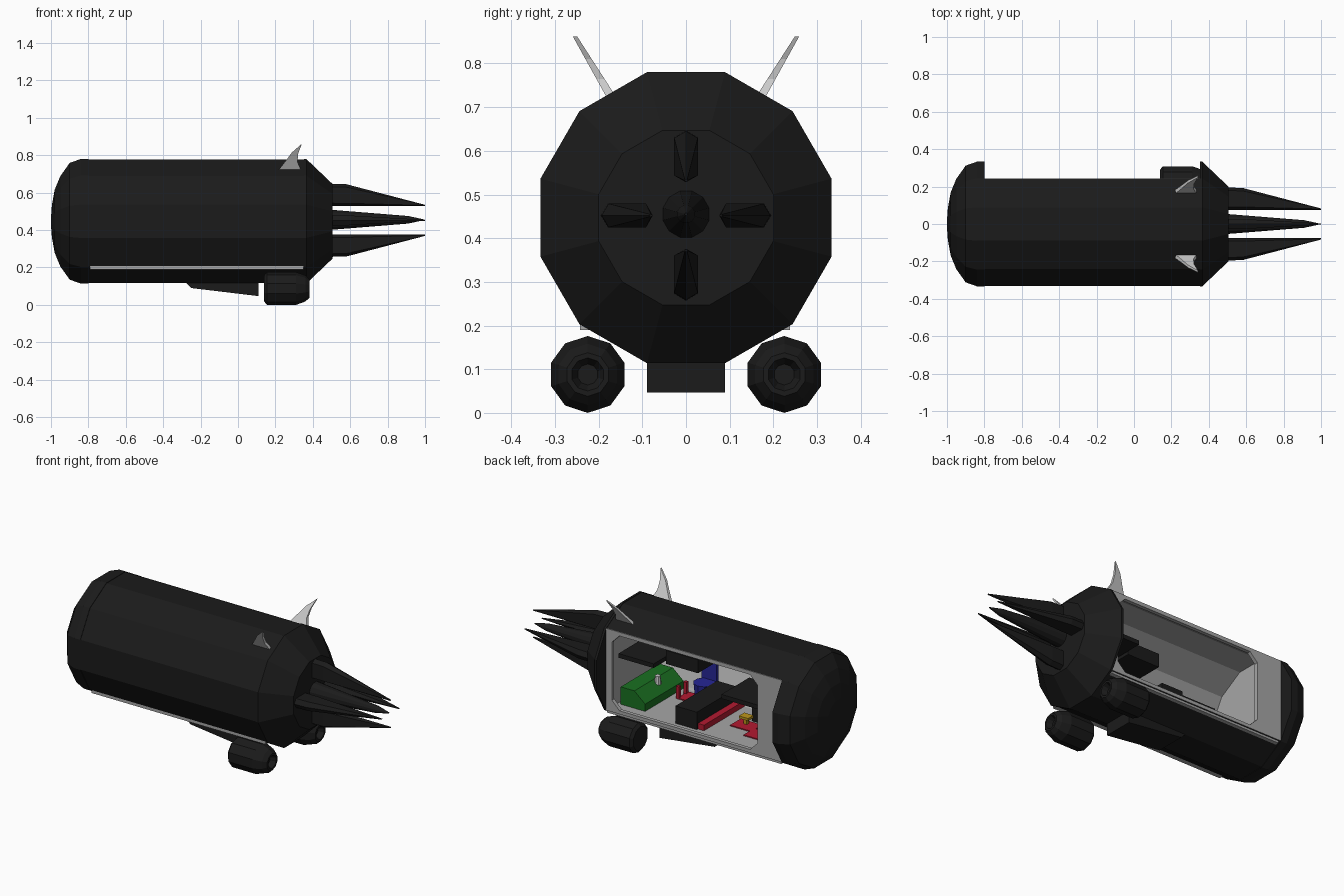
import bpy, bmesh
from math import cos, sin, radians, pi
from mathutils import Matrix, Vector

if "Cube" in bpy.data.objects:
    bpy.data.objects.remove(bpy.data.objects["Cube"])

CZ = 0.447   # height of the hull axis
R = 0.345    # hull corner radius


def mat(name, r, g, b):
    m = bpy.data.materials.new(name)
    m.diffuse_color = (r, g, b, 1)
    m.use_nodes = True
    m.node_tree.nodes["Principled BSDF"].inputs["Base Color"].default_value = m.diffuse_color
    return m


BLACK = mat("black", .011, .011, .011)
GREY = mat("inner_grey", .38, .38, .38)
GREEN = mat("green", .01, .16, .015)
RED = mat("red", .45, .01, .03)
BLUE = mat("blue", .02, .02, .3)
YELLOW = mat("yellow", .5, .3, .01)
HORN = mat("pale_grey", .55, .55, .55)


def finish(name, bm, m):
    bmesh.ops.recalc_face_normals(bm, faces=bm.faces)
    me = bpy.data.meshes.new(name)
    bm.to_mesh(me)
    bm.free()
    ob = bpy.data.objects.new(name, me)
    bpy.context.collection.objects.link(ob)
    me.materials.append(m)
    return ob


def loft(name, rings, m, closed=True, caps=True):
    """Skin a list of equal-length rings of points."""
    bm = bmesh.new()
    vs = [[bm.verts.new(p) for p in r] for r in rings]
    n = len(vs[0])
    for a, b in zip(vs, vs[1:]):
        for i in range(n if closed else n - 1):
            j = (i + 1) % n
            bm.faces.new((a[i], a[j], b[j], b[i]))
    if caps:
        bm.faces.new(vs[0])
        bm.faces.new(vs[-1])
    return finish(name, bm, m)


def ring(x, r, n=12, y=0, z=CZ, start=15):
    return [(x, y + r * cos(radians(start + 360 * i / n)),
             z + r * sin(radians(start + 360 * i / n))) for i in range(n)]


def turned(name, profile, m, n=12, y=0, z=CZ, start=15):
    return loft(name, [ring(x, r, n, y, z, start) for x, r in profile], m)


def prism(name, outline, y0, y1, m):
    """Extrude an x-z outline along y."""
    return loft(name, [[(x, y, z) for x, z in outline] for y in (y0, y1)], m)


def box(name, x0, x1, y0, y1, z0, z1, m):
    return prism(name, [(x0, z0), (x1, z0), (x1, z1), (x0, z1)], y0, y1, m)


# hull shell, open on the +y side, with grey lining
def open_ring(x, r):
    return [(x, r * cos(radians(a)), CZ + r * sin(radians(a)))
            for a in range(45, 316, 30)]


loft("hull_shell", [open_ring(-.81, R - .003), open_ring(.36, R - .003)],
     BLACK, closed=False, caps=False)
loft("hull_lining", [open_ring(-.795, R - .018), open_ring(.35, R - .018)],
     GREY, closed=False, caps=True)

# rounded tail cap and nose collar
turned("tail_cap", [(-.8, R), (-.84, R), (-.9, .323), (-.95, .25),
                    (-.98, .175), (-.995, .09), (-1, .02)], BLACK)
turned("nose_collar", [(.352, R), (.365, R), (.505, .207)], BLACK)

# frame around the side opening
def chamfered(x0, x1, z0, z1, c):
    return [(x0 + c, z0), (x1 - c, z0), (x1, z0 + c), (x1, z1 - c),
            (x1 - c, z1), (x0 + c, z1), (x0, z1 - c), (x0, z0 + c)]


outer = chamfered(-.8, .358, .205, .69, .004)
inner = chamfered(-.64, .315, .225, .668, .05)
sections = [[(x, y, z) for x, z in o] for o, y in
            ((outer, .244), (inner, .244), (inner, .222), (outer, .222), (outer, .244))]
loft("opening_frame", sections, GREY, caps=False)

# floor
box("floor", -.79, .35, -.243, .238, .19, .207, GREY)

# nose prongs: hexagonal section, straight inner edge, sloping outer edge
def prong_ring(x, top, w):
    lo = .08
    h = top - lo
    pts = [(0, lo - .004), (w, lo + .1 * h), (w, lo + .86 * h),
           (0, top), (-w, lo + .86 * h), (-w, lo + .1 * h)]
    return [(x, a, b) for a, b in pts]


for k in range(4):
    ob = loft("nose_prong", [prong_ring(.49, .195, .027), prong_ring(.58, .193, .027),
                             prong_ring(1, .083, .003)], BLACK)
    tilt = radians(-7) if k == 1 else radians(7) if k == 3 else 0
    ob.data.transform(Matrix.Translation((0, 0, CZ + .005)) @
                      Matrix.Rotation(k * pi / 2, 4, 'X'))
turned("centre_spike", [(.49, .056), (.91, .021), (.99, .003)], BLACK, 12, z=.455)

# horns, thrusters
for s in (-1, 1):
    outline = [(.22, .725), (.335, .725), (.318, .765), (.322, .81),
               (.342, .862), (.288, .815), (.255, .77)]
    rings = []
    for off in (-.011, .011):
        rings.append([(x, s * (.172 + (z - .725) * .6 + off * (1 - (z - .725) * 4)), z)
                      for x, z in outline])
    loft("horn", rings, HORN)
    turned("thruster", [(.14, .07), (.155, .088), (.31, .088), (.36, .07), (.382, .05),
                        (.382, .038), (.35, .024)], BLACK, 10, s * .225, .088, 18)

# belly ramp
prism("belly_keel", [(-.28, .12), (-.25, .09), (.11, .047), (.11, .12)], -.089, .089, BLACK)

# control console with sloped top, dial on top
prism("console", [(.33, .207), (.17, .207), (.17, .25), (.24, .31), (.33, .31)],
      -.22, .14, GREEN)
bm = bmesh.new()
bmesh.ops.create_cone(bm, cap_ends=True, segments=8, radius1=.02, radius2=.015, depth=.05,
                      matrix=Matrix.Translation((.22, -.05, .31)))
finish("console_dial", bm, HORN)

# overhead lockers
box("overhead_locker_front", .1, .33, -.2, .16, .49, .515, BLACK)
box("overhead_locker_rear", -.12, .09, -.22, .06, .48, .56, BLACK)

# divider couch with red trim
box("divider_couch", -.19, -.05, -.22, .17, .207, .31, BLACK)
box("couch_cushion", -.23, -.19, -.22, .16, .207, .24, RED)

# rear table
box("table_top", -.52, -.26, -.22, .04, .36, .385, BLACK)
box("table_leg", -.41, -.37, -.13, -.09, .2, .36, BLACK)

# red mats and posts
for x, y, w in ((.06, -.14, .06), (-.38, -.02, .07), (-.5, .04, .06)):
    box("floor_mat", x - w, x + w, y - .05, y + .05, .207, .213, RED)
for y in (-.17, -.1):
    box("red_post", .11, .13, y - .01, y + .01, .207, .28, RED)

# blue seat
bm = bmesh.new()
bmesh.ops.create_cone(bm, cap_ends=True, segments=10, radius1=.05, radius2=.06, depth=.1,
                      matrix=Matrix.Translation((.0, -.17, .257)))
finish("seat", bm, BLUE)
box("seat_back", -.05, .05, -.235, -.215, .25, .41, BLUE)

# small yellow stool
box("stool_top", -.4, -.34, -.06, -.01, .245, .26, YELLOW)
box("stool_leg", -.38, -.36, -.045, -.025, .207, .245, YELLOW)
